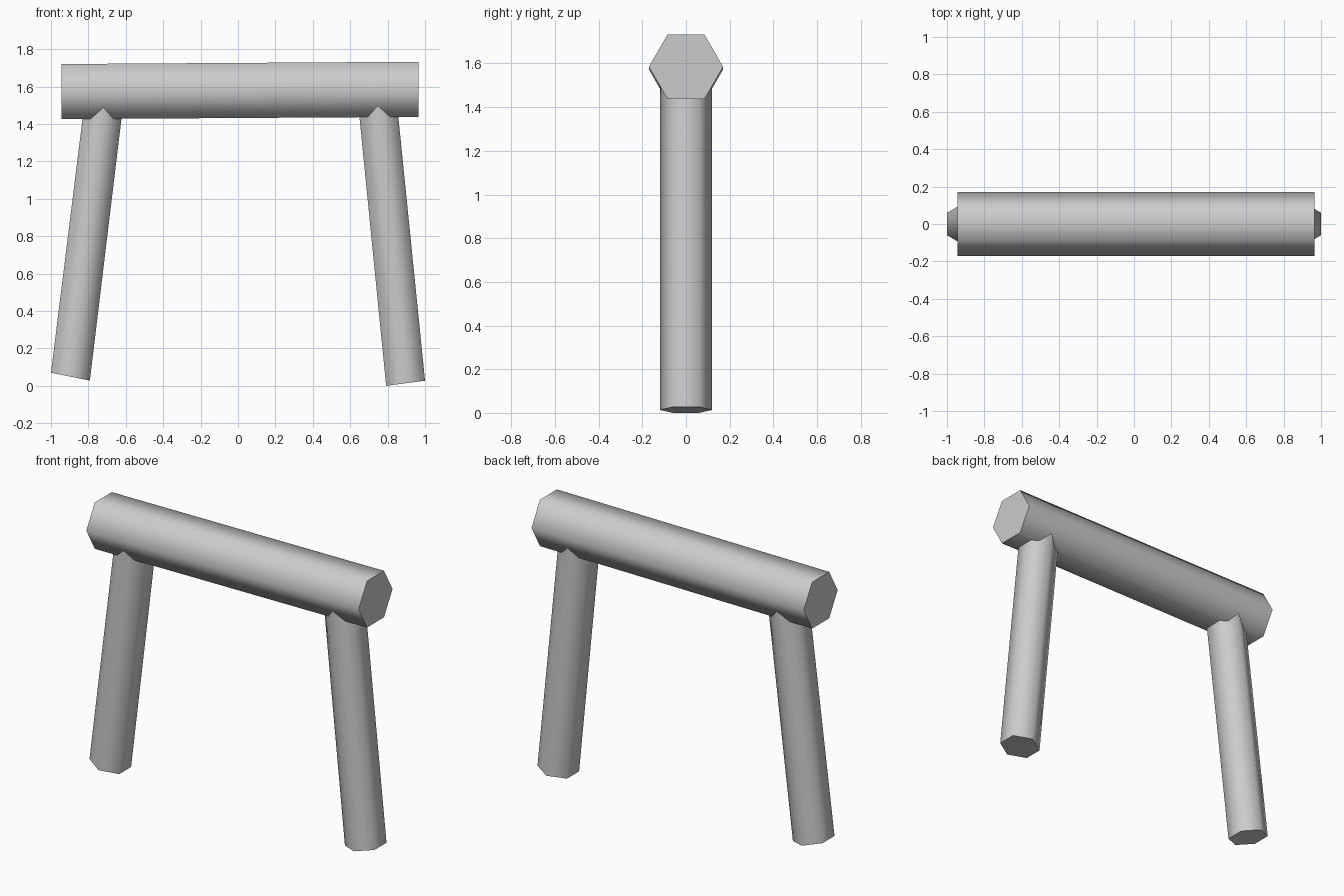
import bpy
import bmesh
from math import cos, sin, pi, radians
from mathutils import Vector

cube = bpy.data.objects.get("Cube")
if cube:
    bpy.data.objects.remove(cube, do_unlink=True)

SIDES = 6

grey = bpy.data.materials.new("plain grey")
grey.use_nodes = True
colour = (0.6, 0.6, 0.6, 1)
grey.diffuse_color = colour
grey.node_tree.nodes["Principled BSDF"].inputs["Base Color"].default_value = colour


def hex_bar(name, start, end, radius, start_side, end_side):
    """Six-sided bar with ridges along y; the side vectors set each end's slant."""
    bm = bmesh.new()
    rings = []
    for centre, side in ((start, start_side), (end, end_side)):
        ring = []
        for i in range(SIDES):
            a = 2 * pi * i / SIDES
            offset = Vector((0, 1, 0)) * cos(a) + Vector(side) * sin(a)
            ring.append(bm.verts.new(Vector(centre) + offset * radius))
        rings.append(ring)
    low, high = rings
    for i in range(SIDES):
        j = (i + 1) % SIDES
        bm.faces.new((low[i], low[j], high[j], high[i]))
    bm.faces.new(low)
    bm.faces.new(high)
    bmesh.ops.recalc_face_normals(bm, faces=bm.faces)

    mesh = bpy.data.meshes.new(name)
    bm.to_mesh(mesh)
    bm.free()
    mesh.materials.append(grey)
    obj = bpy.data.objects.new(name, mesh)
    bpy.context.collection.objects.link(obj)
    # Rounded shading along the bar, crisp end caps
    bpy.ops.object.select_all(action="DESELECT")
    obj.select_set(True)
    bpy.context.view_layer.objects.active = obj
    bpy.ops.object.shade_smooth_by_angle(angle=radians(70))
    return obj


# Crossbar, very slightly tilted
UP = (0, 0, 1)
hex_bar("crossbar", (-0.945, 0, 1.573), (0.965, 0, 1.585), 0.17, UP, UP)

# Splayed legs with slanted feet, their tops buried in the crossbar
LEVEL = (1, 0, 0)
hex_bar("right_leg", (-0.896, 0, 0.049), (-0.711, 0, 1.56), 0.12, (1, 0, -0.2), LEVEL)
hex_bar("left_leg", (0.896, 0, 0.0135), (0.741, 0, 1.56), 0.12, (1, 0, 0.13), LEVEL)
